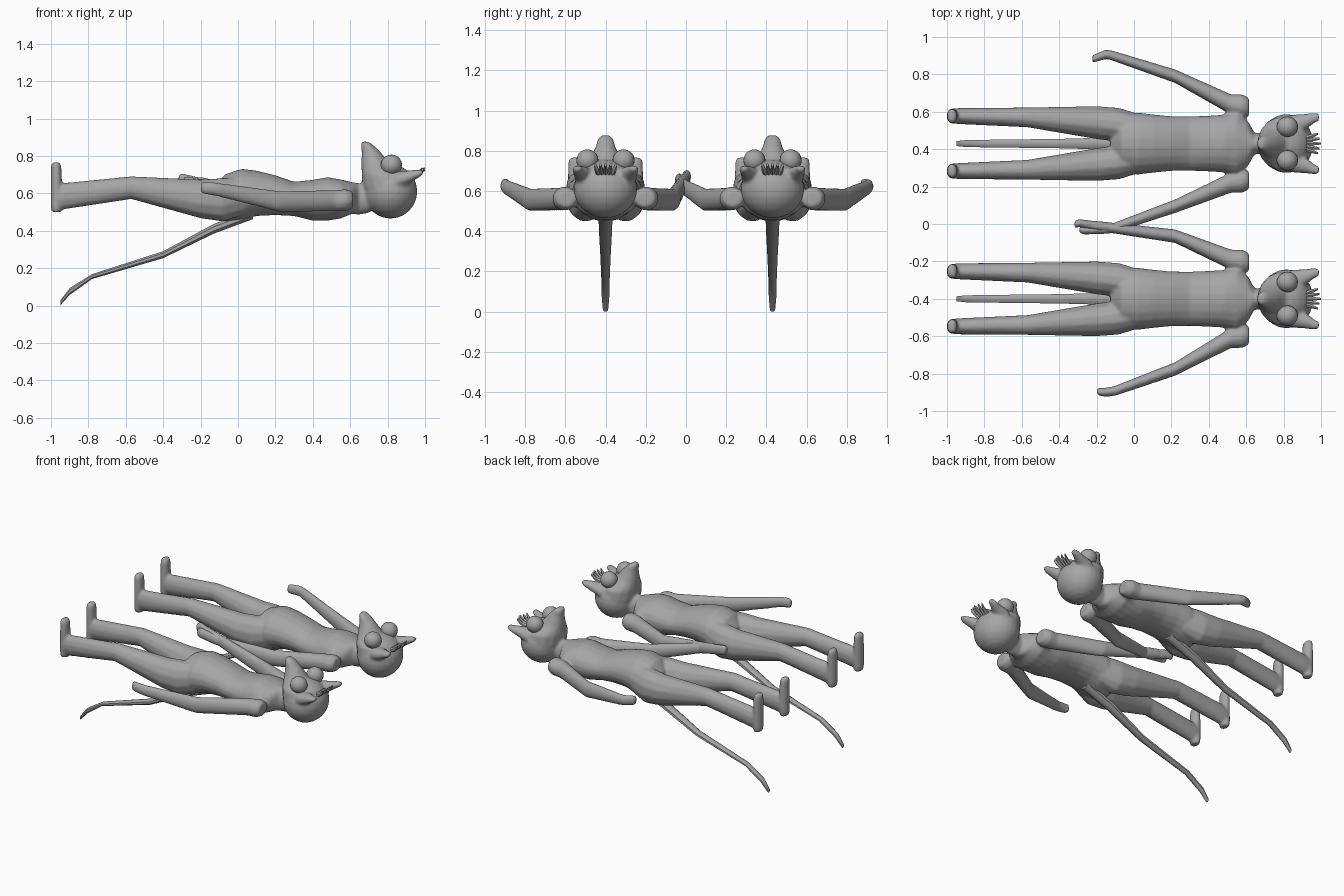
import bpy, bmesh, math
from mathutils import Vector

if "Cube" in bpy.data.objects:
    bpy.data.objects.remove(bpy.data.objects["Cube"])

grey = bpy.data.materials.new("dark_grey")
grey.diffuse_color = (.38, .38, .38, 1)
grey.use_nodes = True
grey.node_tree.nodes["Principled BSDF"].inputs["Base Color"].default_value = grey.diffuse_color


def finish(name, bm, angle=50):
    bmesh.ops.recalc_face_normals(bm, faces=bm.faces)
    me = bpy.data.meshes.new(name)
    bm.to_mesh(me)
    bm.free()
    me.materials.append(grey)
    ob = bpy.data.objects.new(name, me)
    bpy.context.collection.objects.link(ob)
    bpy.ops.object.select_all(action='DESELECT')
    ob.select_set(True)
    bpy.context.view_layer.objects.active = ob
    bpy.ops.object.shade_smooth_by_angle(angle=math.radians(angle))
    return ob


def loft(name, sections, axis='x', sides=12):
    """Skin elliptical rings; each section is (x, y, z, radius_a, radius_b)."""
    bm = bmesh.new()
    rings = []
    for x, y, z, ra, rb in sections:
        ring = []
        for i in range(sides):
            t = 2 * math.pi * (i + 0.5) / sides
            a, b = ra * math.cos(t), rb * math.sin(t)
            off = Vector((0, a, b)) if axis == 'x' else Vector((a, b, 0))
            ring.append(bm.verts.new(Vector((x, y, z)) + off))
        rings.append(ring)
    for r, s in zip(rings, rings[1:]):
        for i in range(sides):
            j = (i + 1) % sides
            bm.faces.new((r[i], r[j], s[j], s[i]))
    bm.faces.new(rings[0])
    bm.faces.new(rings[-1])
    return finish(name, bm)


def ball(name, center, radii, seg=20):
    bm = bmesh.new()
    bmesh.ops.create_uvsphere(bm, u_segments=seg, v_segments=seg // 2, radius=1)
    for v in bm.verts:
        v.co = Vector([c + k * r for c, k, r in zip(center, v.co, radii)])
    return finish(name, bm)


def fuse(name, parts):
    """Join overlapping parts and melt them into one smooth skin."""
    bpy.ops.object.select_all(action='DESELECT')
    for p in parts:
        p.select_set(True)
    body = parts[0]
    bpy.context.view_layer.objects.active = body
    bpy.ops.object.join()
    body.name = name
    body.modifiers.clear()
    rm = body.modifiers.new("skin", 'REMESH')
    rm.mode = 'VOXEL'
    rm.voxel_size = .0095
    rm.use_smooth_shade = True
    sm = body.modifiers.new("soften", 'SMOOTH')
    sm.factor = .5
    sm.iterations = 4


def creature(cy, arms):
    parts = []
    # neck, chest, waist and hips
    torso = [(.70, .57, .06, .075), (.645, .57, .055, .085), (.61, .575, .12, .085),
             (.55, .57, .17, .105), (.48, .57, .155, .117), (.40, .563, .15, .11),
             (.30, .57, .146, .092), (.20, .59, .147, .107), (.10, .60, .157, .122),
             (.02, .595, .167, .137), (-.07, .575, .155, .128), (-.125, .56, .08, .075)]
    parts.append(loft("torso", [(x, cy, z, a, b) for x, z, a, b in torso], sides=20))

    # skull and snout
    parts.append(ball("head", (.815, cy, .61), (.144, .158, .145), 24))
    parts.append(loft("snout", [(.80, cy, .63, .135, .15), (.785, cy, .70, .125, .14),
                                (.735, cy, .76, .076, .078), (.712, cy, .82, .051, .049),
                                (.69, cy, .858, .033, .039), (.679, cy, .876, .018, .024)], 'z', 16))

    # hair tuft on the forehead
    for i in range(5):
        k = i - 2
        y = cy + k * .022
        loft("hair_tuft", [(.91, y * .6 + cy * .4, .68, .016, .02), (.96, y, .705, .011, .013),
                           (1 - abs(k) * .008, y + k * .004, .73, .006, .009)], sides=6)

    for s in (-1, 1):
        ball("eye", (.82, cy + s * .09, .752), (.057, .055, .055))
        # short thick ear
        parts.append(loft("ear", [(.84, cy + s * .095, .665, .06, .05), (.92, cy + s * .118, .69, .042, .034),
                                  (.965, cy + s * .138, .705, .028, .022),
                                  (.988, cy + s * .140, .713, .02, .014)]))
        # leg and upright foot
        leg = [(.04, .085, .585, .07, .10), (-.08, .10, .565, .093, .119), (-.2, .112, .57, .09, .106),
               (-.57, .14, .63, .054, .062), (-.93, .147, .585, .044, .072), (-.98, .147, .575, .04, .068)]
        parts.append(loft("leg", [(x, cy + s * y, z, a, b) for x, y, z, a, b in leg]))
        foot = [(-.970, .499, .026, .034), (-.971, .53, .031, .041), (-.971, .68, .030, .041),
                (-.972, .745, .028, .039), (-.974, .766, .02, .03)]
        parts.append(loft("foot", [(x, cy + s * .147, z, a, b) for x, z, a, b in foot], 'z'))

    # arms: side, elbow offset, wrist position, hand position
    for s, elbow, (wx, wy, wz), (hx, hy, hz) in arms:
        arm = [(.615, .195, .565, .05, .044), (.58, .20, .563, .064, .06), (.52, .208, .56, .056, .058),
               (.22, elbow, .557, .037, .056), (wx, wy, wz, .027, .037)]
        parts.append(loft("arm", [(x, cy + s * y, z, a, b) for x, y, z, a, b in arm]))
        hand = [(wx + .02, wy - .006, wz, .025, .035), (wx - .02, wy + .002, wz + .003, .026, .036),
                (hx + .02, hy, hz, .022, .035), (hx - .003, hy - .008, hz, .02, .031)]
        parts.append(loft("hand", [(x, cy + s * y, z, a, b) for x, y, z, a, b in hand]))

    fuse("body", parts)

    # tail hanging down to the ground
    tail = [(.08, .49, .038, .03), (-.13, .41, .035, .028), (-.40, .272, .027, .02),
            (-.78, .155, .022, .014), (-.90, .075, .02, .02), (-.95, .014, .014, .014)]
    loft("tail", [(x, cy, z, a, b) for x, z, a, b in tail], sides=8)


creature(.43, [(1, .36, (-.13, .475, .62), (-.22, .46, .63)),
               (-1, .335, (-.12, .455, .63), (-.29, .465, .655))])
creature(-.40, [(-1, .375, (-.11, .495, .62), (-.195, .50, .63)),
                (1, .335, (-.20, .39, .65), (-.315, .405, .672))])
